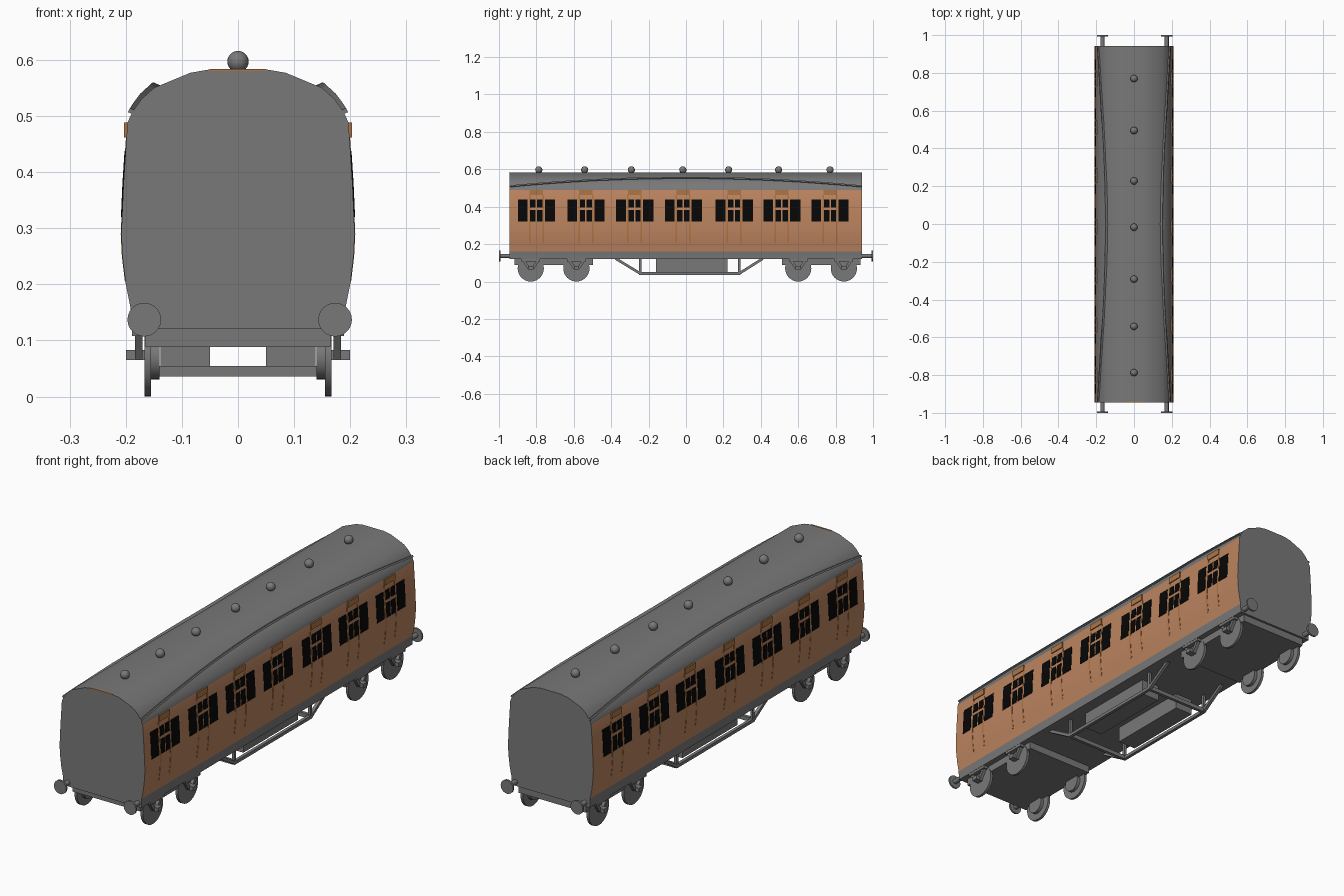
import bpy, bmesh, math
from mathutils import Vector, Matrix

cube = bpy.data.objects.get("Cube")
if cube:
    bpy.data.objects.remove(cube)


def material(name, rgb):
    m = bpy.data.materials.new(name)
    m.use_nodes = True
    m.diffuse_color = (*rgb, 1)
    m.node_tree.nodes["Principled BSDF"].inputs["Base Color"].default_value = (*rgb, 1)
    return m


GREY = material("grey", (0.19, 0.19, 0.19))
BROWN = material("teak brown", (0.5, 0.23, 0.115))
TRIM = material("dark teak trim", (0.42, 0.18, 0.06))
BLACK = material("window black", (0.002, 0.002, 0.002))


def finish(name, bm, *mats, smooth=False):
    bmesh.ops.recalc_face_normals(bm, faces=bm.faces)
    mesh = bpy.data.meshes.new(name)
    bm.to_mesh(mesh)
    bm.free()
    ob = bpy.data.objects.new(name, mesh)
    bpy.context.collection.objects.link(ob)
    for m in mats:
        mesh.materials.append(m)
    if smooth:
        bpy.ops.object.select_all(action='DESELECT')
        ob.select_set(True)
        bpy.context.view_layer.objects.active = ob
        bpy.ops.object.shade_smooth_by_angle(angle=math.radians(30))
    return ob


def box(bm, x0, x1, y0, y1, z0, z1):
    c = Vector((x0 + x1, y0 + y1, z0 + z1)) / 2
    size = Matrix.Diagonal((abs(x1 - x0), y1 - y0, z1 - z0, 1))
    bmesh.ops.create_cube(bm, size=1, matrix=Matrix.Translation(c) @ size)


def bar(bm, a, b, w):
    """Square bar between two points."""
    a, b = Vector(a), Vector(b)
    turn = (b - a).to_track_quat('Z', 'X').to_matrix().to_4x4()
    size = Matrix.Diagonal((w, w, (b - a).length, 1))
    bmesh.ops.create_cube(bm, size=1, matrix=Matrix.Translation((a + b) / 2) @ turn @ size)


def disc(bm, c, r, depth, axis, n=24):
    turn = Matrix.Rotation(math.pi / 2, 4, axis)
    bmesh.ops.create_cone(bm, cap_ends=True, segments=n, radius1=r, radius2=r, depth=depth,
                          matrix=Matrix.Translation(c) @ turn)


def loft(bm, rings):
    """Closed solid through a list of equal rings."""
    rings = [[bm.verts.new(p) for p in ring] for ring in rings]
    n = len(rings[0])
    for a, b in zip(rings, rings[1:]):
        for i in range(n):
            bm.faces.new((a[i], a[(i + 1) % n], b[(i + 1) % n], b[i]))
    bm.faces.new(rings[0])
    bm.faces.new(rings[-1])


# Half cross-section of the coach as (x, z)
PROFILE = [(0.19, 0.12), (0.192, 0.16), (0.2, 0.2), (0.206, 0.25), (0.208, 0.29), (0.204, 0.38),
           (0.197, 0.488), (0.188, 0.508), (0.172, 0.53), (0.15, 0.55), (0.085, 0.577), (0.05, 0.583)]
Y0, Y1 = -0.945, 0.942
DOORS = [-0.8, -0.535, -0.275, -0.015, 0.257, 0.512, 0.77]
SIDES = (-1, 1)


def side_x(z):
    for (xa, za), (xb, zb) in zip(PROFILE, PROFILE[1:]):
        if z <= zb:
            return xa + (xb - xa) * (z - za) / (zb - za)
    return PROFILE[-1][0]


def panel(bm, s, y0, y1, z0, z1, t):
    """Thin plate that follows the curved side."""
    zs = [z0] + [z for _, z in PROFILE if z0 < z < z1] + [z1]
    loft(bm, [[(s * (side_x(z) + d), y, z) for d, y in
               ((-0.004, y0), (t, y0), (t, y1), (-0.004, y1))] for z in zs])


# Coach body with roof: brown sides, grey ends and roof
bm = bmesh.new()
section = PROFILE + [(-x, z) for x, z in reversed(PROFILE)]
loft(bm, [[(x, y, z) for x, z in section] for y in (Y0, Y1)])
bm.normal_update()
for f in bm.faces:
    z = f.calc_center_median().z
    f.material_index = int(abs(f.normal.x) > 0.8 and 0.16 < z < 0.488)
finish("coach_body", bm, GREY, BROWN, smooth=True)

# Windows: two side lights and a split door light for each door
bm = bmesh.new()
for s in SIDES:
    for y in DOORS:
        panel(bm, s, y - 0.098, y - 0.047, 0.32, 0.438, 0.002)
        panel(bm, s, y + 0.045, y + 0.1, 0.32, 0.438, 0.002)
        for z0, z1 in ((0.32, 0.383), (0.397, 0.438)):
            panel(bm, s, y - 0.033, y - 0.004, z0, z1, 0.002)
            panel(bm, s, y + 0.004, y + 0.033, z0, z1, 0.002)
finish("windows", bm, BLACK)

# Door edge strips
bm = bmesh.new()
for s in SIDES:
    for y in DOORS:
        for e in (-0.036, 0.036):
            panel(bm, s, y + e - 0.004, y + e + 0.004, 0.205, 0.462, 0.001)
finish("door_strips", bm, TRIM)

# Vent hoods above the doors
bm = bmesh.new()
for s in SIDES:
    for y in DOORS:
        box(bm, s * 0.19, s * 0.203, y - 0.036, y + 0.036, 0.462, 0.488)
finish("door_vents", bm, TRIM)

# Curved rain strips on the roof
for s, side in zip(SIDES, ("right", "left")):
    bm = bmesh.new()
    rings = []
    for i in range(25):
        t = i / 12 - 1
        z = 0.505 + 0.046 * (1 - t * t)
        x = side_x(z)
        y = Y0 + (Y1 - Y0) * i / 24
        rings.append([(s * (x + dx), y, z + dz) for dx, dz in
                      ((-0.006, -0.004), (0.007, 0.002), (0.003, 0.009), (-0.01, 0.003))])
    loft(bm, rings)
    finish(side + "_rain_strip", bm, GREY)

# Roof ventilators and front roof edge
bm = bmesh.new()
for y in (-0.787, -0.542, -0.292, -0.017, 0.228, 0.495, 0.77):
    bmesh.ops.create_uvsphere(bm, u_segments=20, v_segments=12, radius=0.019,
                              matrix=Matrix.Translation((0, y, 0.597)))
finish("roof_ventilators", bm, GREY, smooth=True)
bm = bmesh.new()
box(bm, -0.05, 0.05, Y0 - 0.001, Y0 + 0.006, 0.58, 0.584)
finish("front_roof_edge", bm, TRIM)

# Buffers
bm = bmesh.new()
for s in SIDES:
    for e in SIDES:
        x = s * 0.17 + 0.003
        disc(bm, (x, e * 0.996, 0.137), 0.03, 0.008, 'X')
        disc(bm, (x, e * 0.962, 0.137), 0.011, 0.064, 'X', 16)
finish("buffers", bm, GREY, smooth=True)

# Bogies, wheels and axle guards
frames, wheels, guards = bmesh.new(), bmesh.new(), bmesh.new()
for mid in (-0.708, 0.722):
    box(frames, -0.165, 0.165, mid - 0.21, mid + 0.21, 0.088, 0.122)
    for y in (mid - 0.122, mid + 0.122):
        for s in SIDES:
            disc(wheels, (s * 0.161, y, 0.07), 0.07, 0.012, 'Y', 32)
            disc(wheels, (s * 0.148, y, 0.07), 0.04, 0.016, 'Y', 24)
            box(guards, s * 0.165, s * 0.2, y - 0.014, y + 0.014, 0.065, 0.083)
            box(guards, s * 0.168, s * 0.189, y - 0.05, y + 0.05, 0.108, 0.122)
            for e in SIDES:
                bar(guards, (s * 0.177, y + e * 0.04, 0.115), (s * 0.177, y + e * 0.01, 0.07), 0.014)
finish("bogie_frames", frames, GREY)
finish("wheels", wheels, GREY, smooth=True)
finish("axle_guards", guards, GREY)

# Underframe truss: side rails, posts, braces and cross beams
bm = bmesh.new()
for s in SIDES:
    x = s * 0.152
    bar(bm, (x, -0.25, 0.043), (x, 0.29, 0.043), 0.014)
    for y, end in ((-0.245, -0.375), (0.285, 0.41)):
        bar(bm, (x, y, 0.043), (x, y, 0.122), 0.012)
        bar(bm, (x, y, 0.043), (x, end, 0.122), 0.014)
for y in (-0.245, 0.285):
    box(bm, -0.15, 0.15, y - 0.007, y + 0.007, 0.036, 0.054)
finish("truss", bm, GREY)

# Battery boxes
bm = bmesh.new()
for s in SIDES:
    box(bm, s * 0.05, s * 0.138, -0.16, 0.222, 0.05, 0.122)
finish("battery_boxes", bm, GREY)
